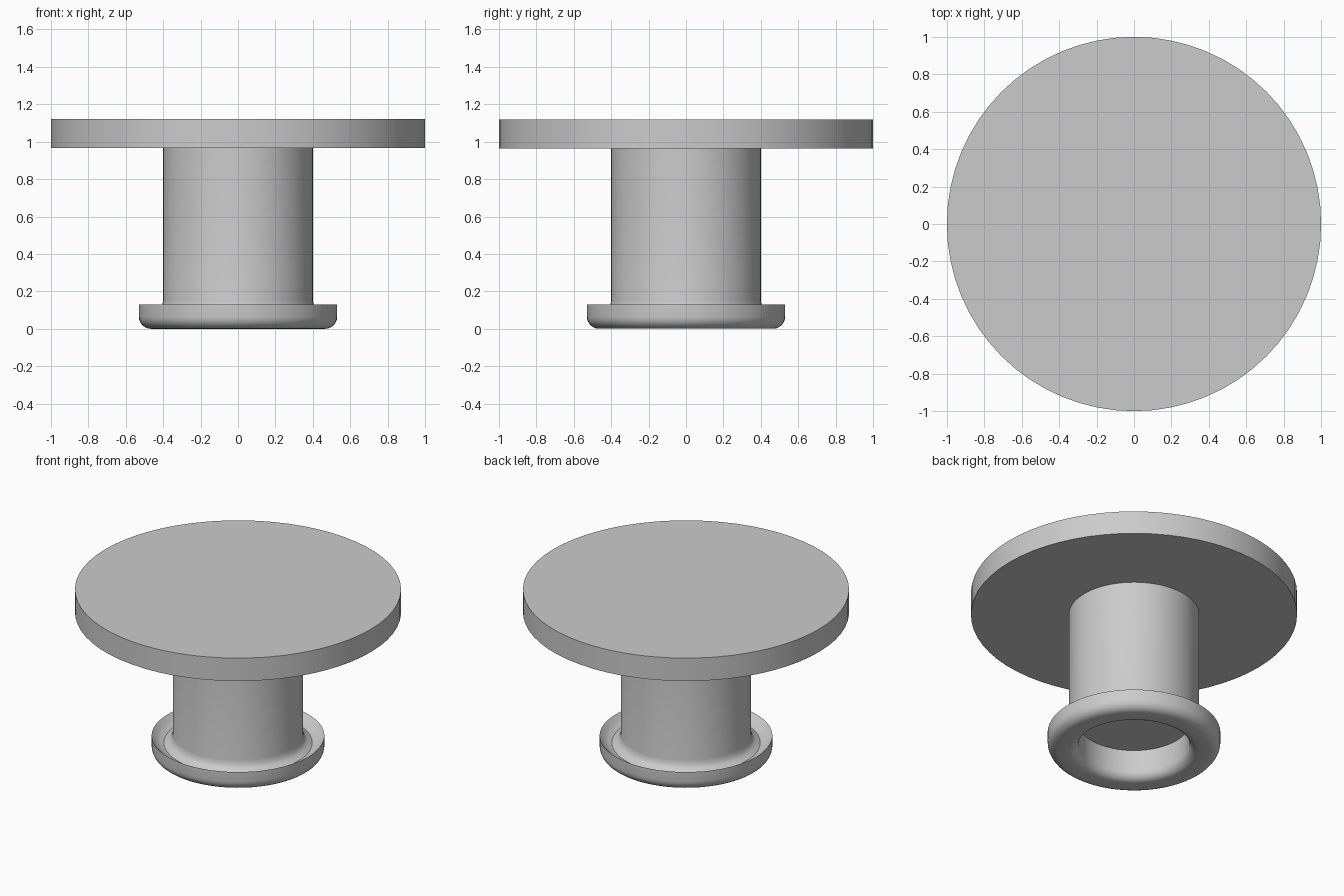
import bpy, bmesh, math

if "Cube" in bpy.data.objects:
    bpy.data.objects.remove(bpy.data.objects["Cube"])

SEGMENTS = 64


def arc(cx, cz, r, start, end, steps=6):
    """Points (radius, height) along a circular arc, angles in degrees."""
    angles = [math.radians(start + (end - start) * i / steps) for i in range(steps + 1)]
    return [(cx + r * math.cos(a), cz + r * math.sin(a)) for a in angles]


def lathe(name, profile):
    """Spin a (radius, height) profile about z; ends on the axis are welded."""
    bm = bmesh.new()
    verts = [bm.verts.new((r, 0, z)) for r, z in profile]
    edges = [bm.edges.new(pair) for pair in zip(verts, verts[1:])]
    bmesh.ops.spin(bm, geom=verts + edges, cent=(0, 0, 0), axis=(0, 0, 1),
                   angle=math.tau, steps=SEGMENTS, use_merge=False)
    bmesh.ops.remove_doubles(bm, verts=bm.verts, dist=1e-4)
    bmesh.ops.recalc_face_normals(bm, faces=bm.faces)
    mesh = bpy.data.meshes.new(name)
    bm.to_mesh(mesh)
    bm.free()
    obj = bpy.data.objects.new(name, mesh)
    bpy.context.collection.objects.link(obj)
    bpy.ops.object.select_all(action='DESELECT')
    obj.select_set(True)
    bpy.context.view_layer.objects.active = obj
    bpy.ops.object.shade_smooth_by_angle(angle=math.radians(32))
    return obj


# Wide flat top plate
bpy.ops.mesh.primitive_cylinder_add(vertices=SEGMENTS, radius=1, depth=0.155,
                                    location=(0, 0, 1.0425))
plate = bpy.context.object
plate.name = "top_plate"
bpy.ops.object.shade_smooth_by_angle(angle=math.radians(32))

# Hollow-ended post with a rolled flange: recess, lip, rim, channel, shaft
post_profile = (
    [(0, 0.20), (0.34, 0.20)]
    + arc(0.40, 0.06, 0.06, 180, 270)
    + arc(0.465, 0.065, 0.065, 270, 360)
    + [(0.53, 0.13)]
    + [(0.505, 0.105), (0.48, 0.088), (0.455, 0.082)]
    + [(0.44, 0.09), (0.42, 0.10), (0.406, 0.12), (0.40, 0.15)]
    + [(0.40, 0.965), (0, 0.965)]
)
lathe("post_with_rolled_flange", post_profile)
